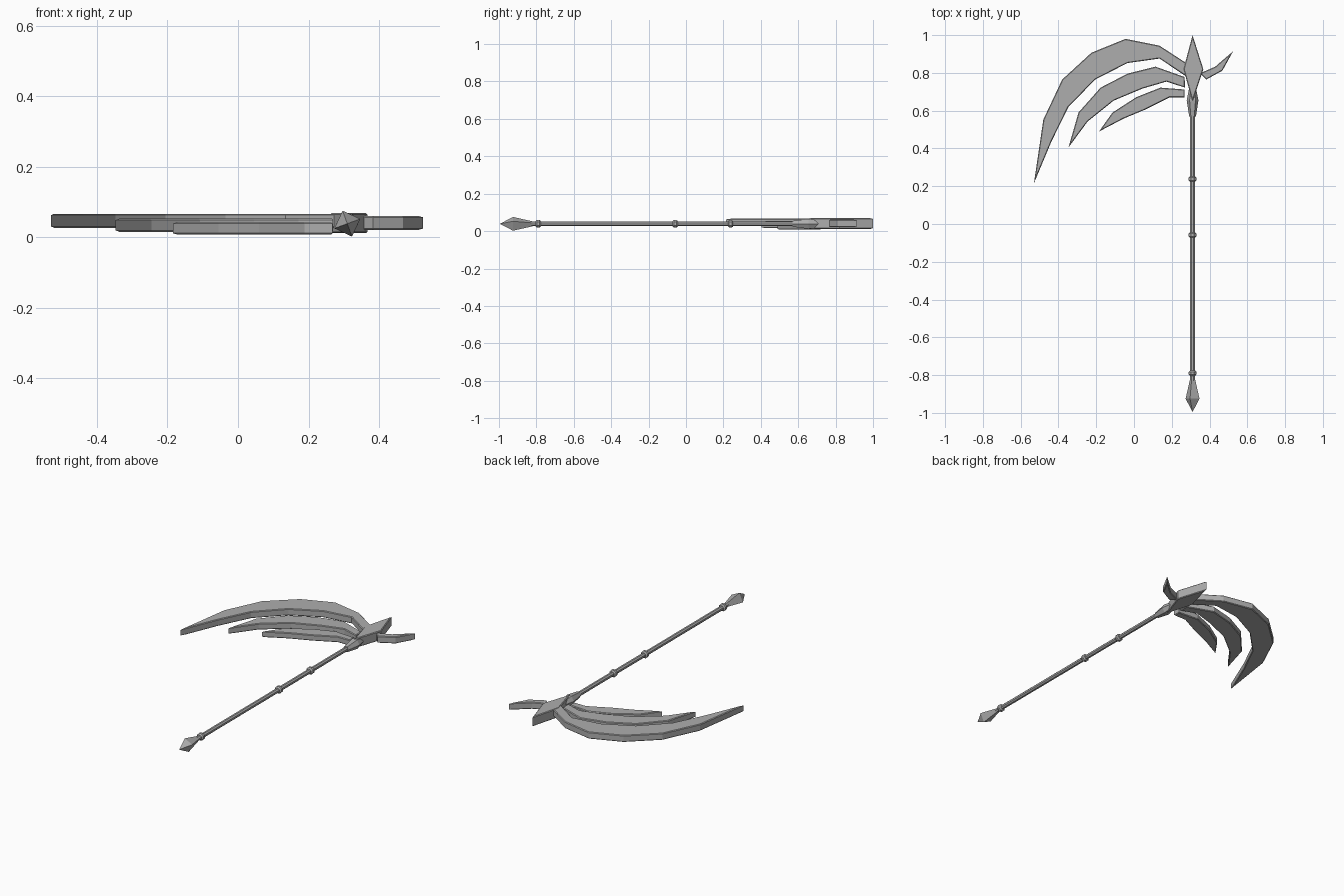
import bpy
import bmesh
import math
from mathutils import Matrix

cube = bpy.data.objects.get("Cube")
if cube:
    bpy.data.objects.remove(cube, do_unlink=True)

metal = bpy.data.materials.new("grey_metal")
metal.use_nodes = True
metal.diffuse_color = (0.42, 0.42, 0.42, 1)
metal.node_tree.nodes["Principled BSDF"].inputs["Base Color"].default_value = metal.diffuse_color

AXIS_X, AXIS_Z = 0.31, 0.039


def finish(name, bm):
    bmesh.ops.recalc_face_normals(bm, faces=bm.faces)
    mesh = bpy.data.meshes.new(name)
    bm.to_mesh(mesh)
    bm.free()
    mesh.materials.append(metal)
    obj = bpy.data.objects.new(name, mesh)
    bpy.context.collection.objects.link(obj)
    return obj


def plate(name, outline, low, high, bevel=0.004):
    """Flat outline extruded upward, with slightly chamfered rims."""
    bm = bmesh.new()
    face = bm.faces.new([bm.verts.new((x, y, low)) for x, y in outline])
    top = bmesh.ops.extrude_face_region(bm, geom=[face])["geom"]
    for v in top:
        if isinstance(v, bmesh.types.BMVert):
            v.co.z = high
    rims = [e for e in bm.edges if abs(e.verts[0].co.z - e.verts[1].co.z) < 1e-6]
    bmesh.ops.bevel(bm, geom=rims, offset=bevel, segments=1, affect='EDGES')
    return finish(name, bm)


def turned(name, profile, sides, twist=0.0):
    """Faceted solid around the shaft axis from (y, radius) rings."""
    bm = bmesh.new()
    rings = []
    for y, r in profile:
        ring = []
        for i in range(sides):
            a = math.radians(twist) + math.tau * i / sides
            ring.append(bm.verts.new((AXIS_X + r * math.cos(a), y, AXIS_Z + r * math.sin(a))))
        rings.append(ring)
    for a, b in zip(rings, rings[1:]):
        for i in range(sides):
            j = (i + 1) % sides
            bm.faces.new((a[i], a[j], b[j], b[i]))
    bm.faces.new(rings[0])
    bm.faces.new(rings[-1])
    bmesh.ops.remove_doubles(bm, verts=bm.verts, dist=0.0005)
    return finish(name, bm)


# Three curved blades, stepped in height
plate("large_blade", [
    (-0.53, 0.215), (-0.48, 0.553), (-0.38, 0.765), (-0.225, 0.907), (-0.045, 0.98),
    (0.135, 0.944), (0.28, 0.85), (0.275, 0.782), (0.135, 0.876), (-0.035, 0.852),
    (-0.205, 0.765), (-0.347, 0.62), (-0.437, 0.437)], 0.027, 0.067)
plate("middle_blade", [
    (-0.347, 0.405), (-0.294, 0.59), (-0.177, 0.722), (-0.034, 0.796), (0.114, 0.833),
    (0.268, 0.778), (0.27, 0.722), (0.172, 0.754), (0.045, 0.717), (-0.108, 0.653),
    (-0.246, 0.542)], 0.016, 0.053)
plate("small_blade", [
    (-0.185, 0.49), (-0.114, 0.59), (0.013, 0.672), (0.14, 0.722), (0.268, 0.712),
    (0.268, 0.67), (0.188, 0.67), (0.06, 0.606), (-0.055, 0.558)], 0.008, 0.043)

# Rear spike and diamond head
plate("rear_spike", [
    (0.525, 0.915), (0.43, 0.833), (0.35, 0.798), (0.383, 0.765), (0.468, 0.812)],
    0.021, 0.061)
plate("diamond_head", [(0.31, 1.0), (0.367, 0.82), (0.31, 0.648), (0.262, 0.82)], 0.012, 0.069)

# Shaft, collar, rings and pommel
turned("shaft", [(-0.83, 0.0135), (0.6, 0.0135)], 8, 22.5)
turned("collar", [(0.57, 0.018), (0.655, 0.031), (0.71, 0.02)], 6)
for number, y in enumerate((0.238, -0.058, -0.79), 1):
    turned(f"ring_{number}", [(y - 0.014, 0.015), (y - 0.007, 0.022),
                              (y + 0.007, 0.022), (y + 0.014, 0.015)], 8, 22.5)
turned("pommel", [(-0.995, 0), (-0.925, 0.039), (-0.82, 0.014)], 4, 20)
